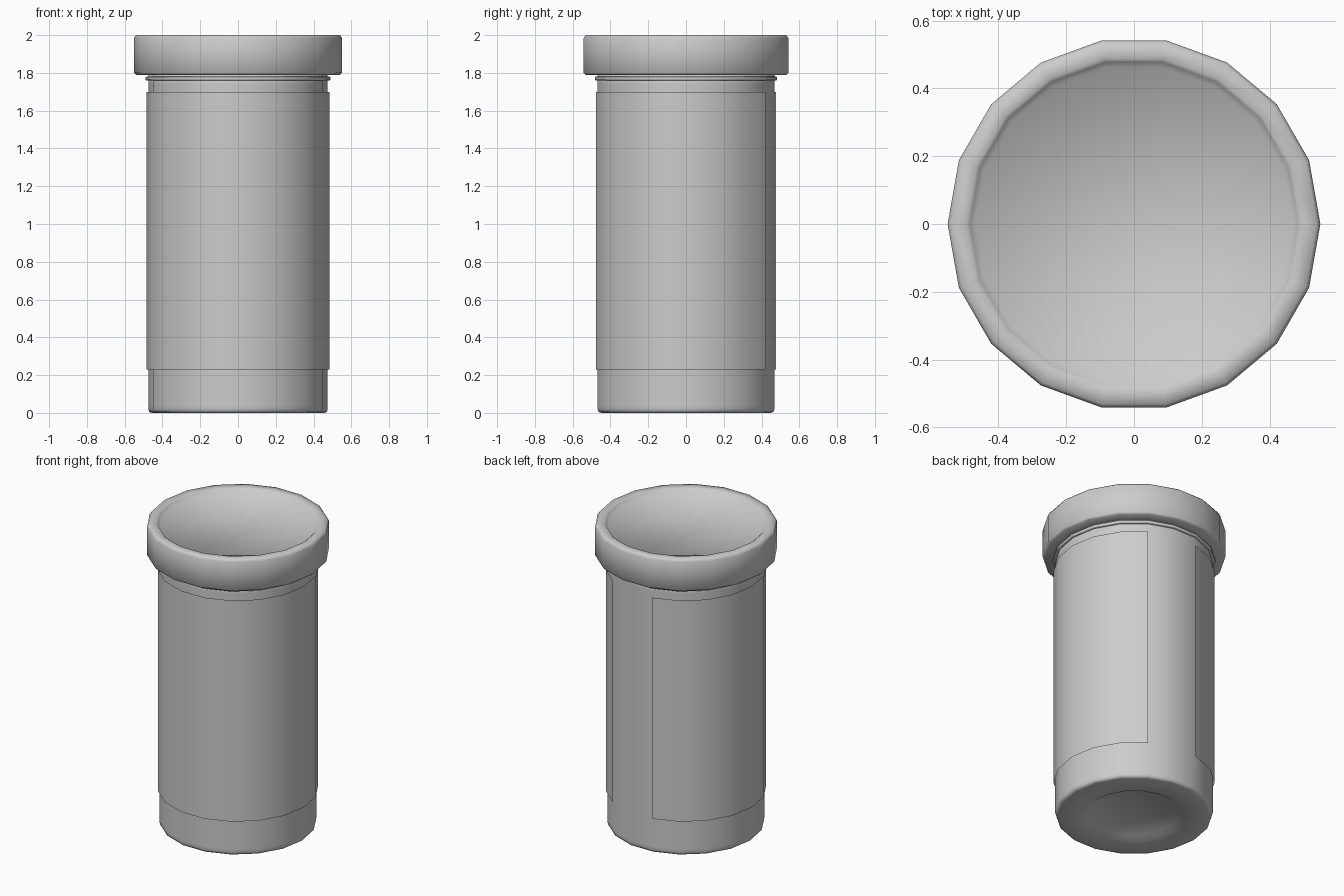
import bpy, bmesh, math

if "Cube" in bpy.data.objects:
    bpy.data.objects.remove(bpy.data.objects["Cube"])

SIDES = 18


def lathe(name, profile, first=0, steps=SIDES):
    """Spin an (r, z) profile about z in 20 degree steps; full turns get an n-gon at each end."""
    bm = bmesh.new()
    full = steps == SIDES
    columns = []
    for i in range(steps if full else steps + 1):
        a = math.radians(20 * (first + i))
        columns.append([bm.verts.new((r * math.cos(a), r * math.sin(a), z)) for r, z in profile])
    for i in range(steps):
        a, b = columns[i], columns[(i + 1) % len(columns)]
        for j in range(len(profile) - 1):
            bm.faces.new((a[j], b[j], b[j + 1], a[j + 1]))
    if full:
        bm.faces.new([c[0] for c in reversed(columns)])
        bm.faces.new([c[-1] for c in columns])
    for f in bm.faces:
        f.smooth = True
    mesh = bpy.data.meshes.new(name)
    bm.to_mesh(mesh)
    bm.free()
    obj = bpy.data.objects.new(name, mesh)
    bpy.context.collection.objects.link(obj)
    return obj


# Bottle body with dimpled base
lathe("bottle_body", [
    (0.27, 0.02), (0.30, 0.0), (0.455, 0.0), (0.47, 0.005), (0.475, 0.02), (0.475, 0.04),
    (0.475, 1.74), (0.475, 1.80)])

# Thin collar below the cap
lathe("collar", [
    (0.47, 1.76), (0.485, 1.76), (0.49, 1.763), (0.49, 1.777), (0.485, 1.78), (0.47, 1.78)])

# Cap with rounded rim and shallow recessed top
lathe("cap", [
    (0.46, 1.79), (0.54, 1.79), (0.55, 1.80), (0.55, 1.985), (0.54, 2.0),
    (0.495, 2.0), (0.485, 1.993), (0.47, 1.975)])

# Wrap-around label, open at the back
lathe("label", [(0.485, 0.23), (0.485, 1.70)], first=5, steps=16)
